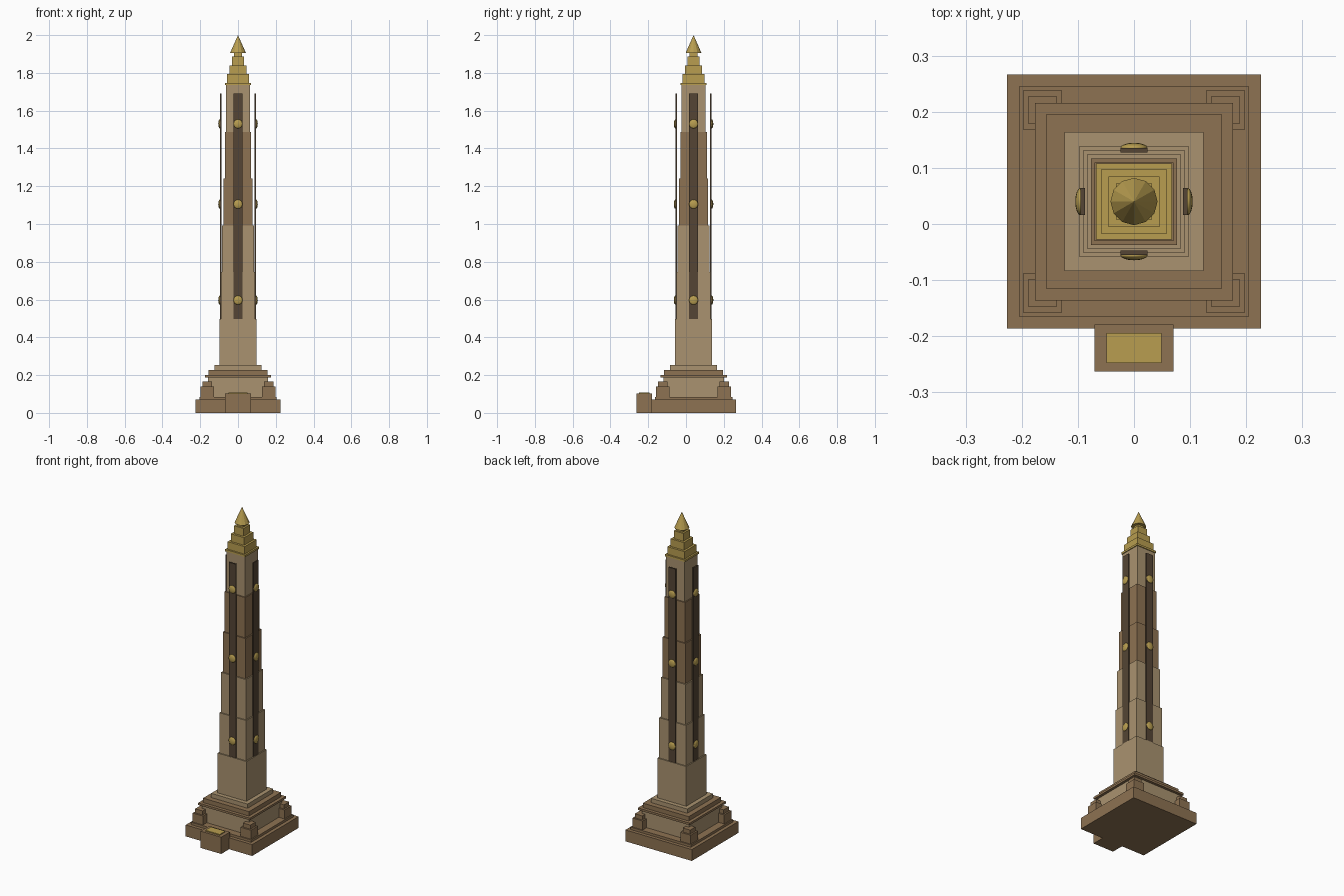
import bpy, math

if "Cube" in bpy.data.objects:
    bpy.data.objects.remove(bpy.data.objects["Cube"])

CY = 0.04  # tower axis offset in y


def material(name, rgb):
    m = bpy.data.materials.new(name)
    m.diffuse_color = (*rgb, 1)
    m.use_nodes = True
    m.node_tree.nodes["Principled BSDF"].inputs["Base Color"].default_value = m.diffuse_color
    return m


STONE = material("pale_stone", (0.40, 0.29, 0.16))
BROWN = material("brown_stone", (0.27, 0.17, 0.085))
DARK = material("dark_bronze", (0.09, 0.06, 0.035))
GOLD = material("gold", (0.48, 0.34, 0.08))


def finish(name, mat):
    ob = bpy.context.object
    ob.name = name
    ob.data.materials.append(mat)
    return ob


def box(name, x, y, hx, hy, z0, z1, mat):
    bpy.ops.mesh.primitive_cube_add(size=1, location=(x, y, (z0 + z1) / 2))
    bpy.context.object.scale = (2 * hx, 2 * hy, z1 - z0)
    return finish(name, mat)


def tier(name, half, z0, z1, mat):
    return box(name, 0, CY, half, half, z0, z1, mat)


# Stepped base
tier("base_slab", 0.226, 0, 0.07, BROWN)
tier("base_plate", 0.205, 0.07, 0.085, BROWN)
tier("pedestal", 0.16, 0.085, 0.187, STONE)
tier("pedestal_ledge", 0.176, 0.187, 0.2, BROWN)
tier("upper_step", 0.156, 0.2, 0.227, BROWN)
tier("shaft_step", 0.124, 0.227, 0.253, STONE)

# Corner blocks with caps
for sx in (-1, 1):
    for sy in (-1, 1):
        x, y = sx * 0.163, CY + sy * 0.163
        box("corner_block", x, y, 0.035, 0.035, 0.08, 0.14, BROWN)
        box("corner_cap", x, y, 0.025, 0.025, 0.14, 0.165, BROWN)

# Front offering block with gold plate
box("front_block", 0, -0.221, 0.07, 0.042, 0, 0.103, BROWN)
box("front_plate", 0, -0.221, 0.049, 0.027, 0.103, 0.109, GOLD)

# Shaft of six shrinking sections
for i, mat in enumerate((STONE, STONE, STONE, BROWN, BROWN, STONE)):
    z = 0.25 + i * 0.2475
    tier("shaft_section", 0.098 - i * 0.007, z, z + 0.2475, mat)

# Vertical strips and gold studs on all four faces
for k in range(4):
    a = k * math.pi / 2
    dx, dy = round(math.cos(a)), round(math.sin(a))
    hx, hy = (0.004, 0.024) if dx else (0.024, 0.004)
    box("face_strip", dx * 0.091, CY + dy * 0.091, hx, hy, 0.45, 1.69, DARK)
    for z in (0.597, 1.105, 1.53):
        bpy.ops.mesh.primitive_uv_sphere_add(
            segments=16, ring_count=8, radius=0.024,
            location=(dx * 0.096, CY + dy * 0.096, z))
        bpy.context.object.scale = (0.36 if dx else 1, 0.36 if dy else 1, 1)
        bpy.ops.object.shade_smooth()
        finish("face_stud", GOLD)

# Gold stepped crown
tier("crown_plate", 0.068, 1.735, 1.747, GOLD)
for half, z0, z1 in ((0.058, 1.747, 1.793), (0.045, 1.793, 1.84),
                     (0.032, 1.84, 1.888), (0.021, 1.888, 1.908)):
    tier("crown_step", half, z0, z1, GOLD)

# Pointed finial
bpy.ops.mesh.primitive_cone_add(vertices=12, radius1=0.042, radius2=0,
                                depth=0.095, location=(0, CY, 1.9525))
finish("finial", GOLD)
